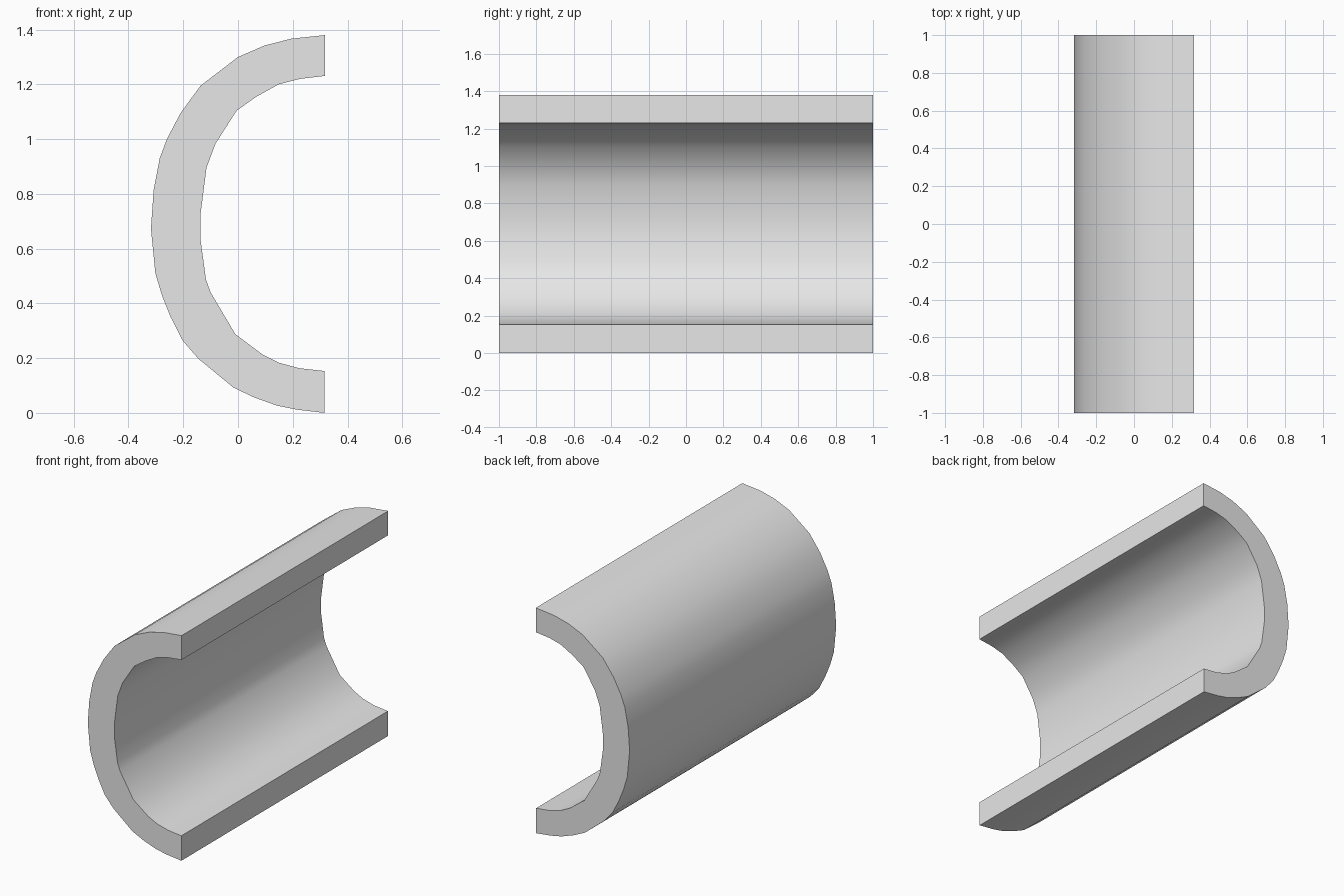
import bpy
import bmesh
import math

cube = bpy.data.objects.get("Cube")
if cube:
    bpy.data.objects.remove(cube, do_unlink=True)

# Plain grey material
grey = bpy.data.materials.new("plain_grey")
grey.use_nodes = True
grey.diffuse_color = (0.8, 0.8, 0.8, 1)
grey.node_tree.nodes["Principled BSDF"].inputs["Base Color"].default_value = (0.8, 0.8, 0.8, 1)

# Cross-section (x, z): outer curve from top to bottom, inner curve back up
outer = [(.318, 1.38), (.195, 1.367), (.097, 1.342), (0, 1.3), (-.137, 1.195),
         (-.21, 1.095), (-.26, 1.0), (-.286, .93), (-.308, .815), (-.318, .673),
         (-.302, .51), (-.278, .43), (-.246, .35), (-.203, .265), (-.145, .198),
         (-.016, .092), (.06, .056), (.144, .026), (.214, .012), (.316, 0)]
inner = [(.316, .153), (.225, .163), (.15, .183), (.09, .213), (-.01, .288),
         (-.1, .44), (-.117, .487), (-.137, .633), (-.137, .725), (-.115, .896),
         (-.082, .984), (-.005, 1.104), (.067, 1.155), (.148, 1.2), (.225, 1.22),
         (.318, 1.231)]

# Half pipe shell: the section extruded along y
bm = bmesh.new()
section = bm.faces.new([bm.verts.new((x, -1, z)) for x, z in outer + inner])
extruded = bmesh.ops.extrude_face_region(bm, geom=[section], use_keep_orig=True)
ends = [v for v in extruded["geom"] if isinstance(v, bmesh.types.BMVert)]
bmesh.ops.translate(bm, verts=ends, vec=(0, 2, 0))
bmesh.ops.recalc_face_normals(bm, faces=bm.faces)

mesh = bpy.data.meshes.new("half_pipe_shell")
bm.to_mesh(mesh)
bm.free()
mesh.materials.append(grey)
shell = bpy.data.objects.new("half_pipe_shell", mesh)
bpy.context.collection.objects.link(shell)

# Smooth curved walls with crisp rims
bpy.ops.object.select_all(action="DESELECT")
shell.select_set(True)
bpy.context.view_layer.objects.active = shell
bpy.ops.object.shade_smooth_by_angle(angle=math.radians(35))
